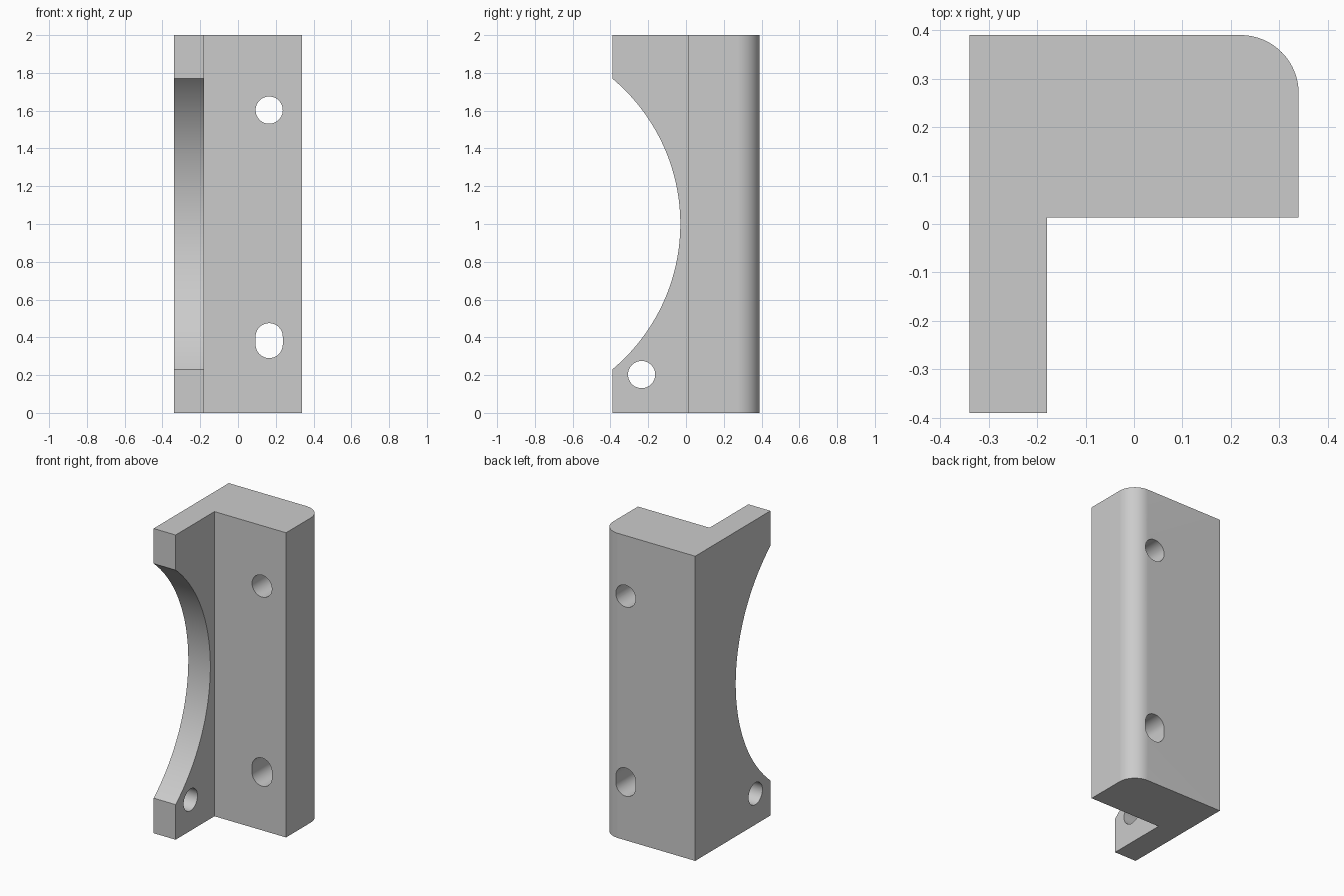
import bpy, bmesh, math
from mathutils import Matrix, Vector

cube = bpy.data.objects.get("Cube")
if cube:
    bpy.data.objects.remove(cube, do_unlink=True)

grey = bpy.data.materials.new("plain grey")
grey.use_nodes = True
colour = (0.6, 0.6, 0.6, 1)
grey.diffuse_color = colour
grey.node_tree.nodes["Principled BSDF"].inputs["Base Color"].default_value = colour


def arc(cx, cy, r, start, end, steps):
    """Points along a circular arc, angles in degrees."""
    angles = [math.radians(start + (end - start) * i / steps) for i in range(steps + 1)]
    return [(cx + r * math.cos(a), cy + r * math.sin(a)) for a in angles]


def prism(name, outline, depth, matrix=Matrix()):
    """Extrude a closed 2D outline along local z, then place it."""
    bm = bmesh.new()
    face = bm.faces.new([bm.verts.new((x, y, 0)) for x, y in outline])
    out = bmesh.ops.extrude_face_region(bm, geom=[face])
    moved = [v for v in out["geom"] if isinstance(v, bmesh.types.BMVert)]
    bmesh.ops.translate(bm, verts=moved, vec=(0, 0, depth))
    bm.transform(matrix)
    bmesh.ops.recalc_face_normals(bm, faces=bm.faces)
    mesh = bpy.data.meshes.new(name)
    bm.to_mesh(mesh)
    bm.free()
    mesh.materials.append(grey)
    obj = bpy.data.objects.new(name, mesh)
    bpy.context.collection.objects.link(obj)
    return obj


def slot(cx, low, high, r):
    """Upright rounded slot, or a circle when low equals high."""
    top, bottom = arc(cx, high, r, 0, 180, 24), arc(cx, low, r, 180, 360, 24)
    return top + (bottom if high > low else bottom[1:-1])


# L-shaped body with one rounded back corner
W, D, H, R = 0.34, 0.39, 2.0, 0.12
outline = [(-W, -D), (-0.18, -D), (-0.18, 0.013), (W, 0.013)]
outline += arc(W - R, D - R, R, 0, 90, 24) + [(-W, D)]
bracket = prism("bracket", outline, H)

# Cutter placement: along y through the block, along x through the flange
along_y = Matrix.Translation((0, 1, 0)) @ Matrix.Rotation(math.pi / 2, 4, "X")
along_x = Matrix(((0, 0, 1, -1), (1, 0, 0, 0), (0, 1, 0, 0), (0, 0, 0, 1)))

hole = 0.072
cutters = [
    prism("block_hole_cutter", slot(0.165, 1.603, 1.603, hole), 2, along_y),
    prism("block_slot_cutter", slot(0.165, 0.362, 0.403, hole), 2, along_y),
    prism("upper_flange_hole_cutter", slot(-0.235, 1.803, 1.803, hole), 2, along_x),
    prism("lower_flange_hole_cutter", slot(-0.235, 0.203, 0.203, hole), 2, along_x),
    prism("flange_arch_cutter", arc(-1.033, 1, 1.003, -90, 90, 96), 2, along_x),
]

for cutter in cutters:
    cutter.hide_render = True
    mod = bracket.modifiers.new(cutter.name, "BOOLEAN")
    mod.operation = "DIFFERENCE"
    mod.solver = "EXACT"
    mod.object = cutter

# Apply the cuts, then shade the curved walls smoothly
bpy.ops.object.select_all(action="DESELECT")
bracket.select_set(True)
bpy.context.view_layer.objects.active = bracket
for cutter in cutters:
    bpy.ops.object.modifier_apply(modifier=cutter.name)
    bpy.data.objects.remove(cutter, do_unlink=True)
bpy.ops.object.shade_smooth_by_angle(angle=math.radians(30))
